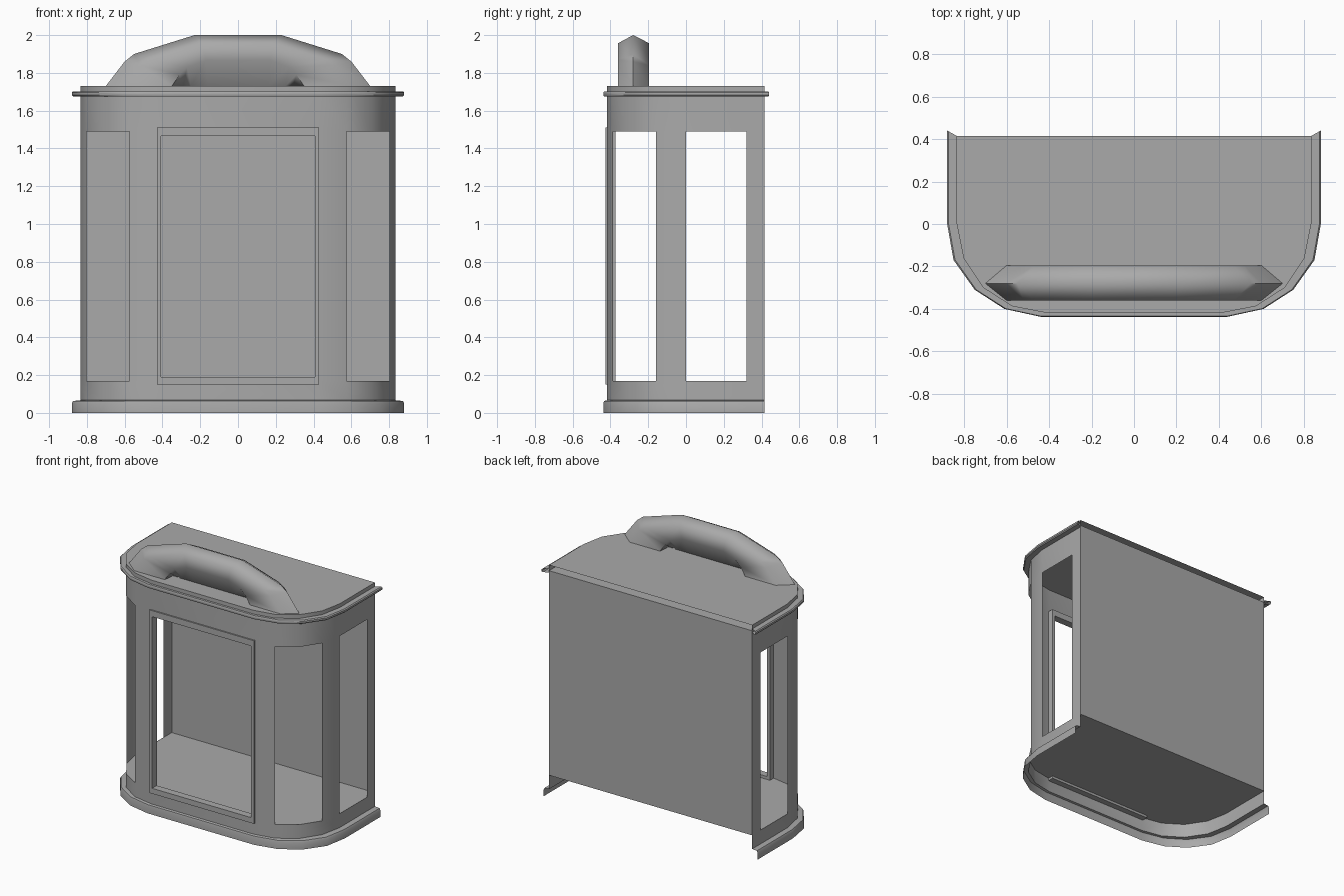
import bpy, bmesh, math

if "Cube" in bpy.data.objects:
    bpy.data.objects.remove(bpy.data.objects["Cube"])

grey = bpy.data.materials.new("plain grey")
grey.use_nodes = True
COLOUR = (0.4, 0.4, 0.4, 1)
grey.diffuse_color = COLOUR
grey.node_tree.nodes["Principled BSDF"].inputs["Base Color"].default_value = COLOUR

BACK, FLOOR, CEILING, ROOF = 0.415, 0.168, 1.688, 1.73

# Half plans of the bowed wall and of the mouldings around it, back to front
WALL = [(0.835, BACK), (0.835, 0.32), (0.835, 0), (0.803, -0.16),
        (0.71, -0.30), (0.575, -0.387), (0.42, -0.417)]
OUTER = [(0.88, 0.44), (0.88, 0.32), (0.88, 0), (0.85, -0.17),
         (0.75, -0.31), (0.61, -0.40), (0.44, -0.437)]


def full(half):
    """Mirror a half plan into the whole run from left to right."""
    return half + [(-x, y) for x, y in reversed(half)]


def make(name, bm, angle=30):
    """Turn a bmesh into a smooth-shaded grey object."""
    bmesh.ops.remove_doubles(bm, verts=bm.verts, dist=0.0001)
    bmesh.ops.recalc_face_normals(bm, faces=bm.faces)
    mesh = bpy.data.meshes.new(name)
    bm.to_mesh(mesh)
    bm.free()
    mesh.materials.append(grey)
    obj = bpy.data.objects.new(name, mesh)
    bpy.context.collection.objects.link(obj)
    bpy.ops.object.select_all(action='DESELECT')
    obj.select_set(True)
    bpy.context.view_layer.objects.active = obj
    bpy.ops.object.shade_smooth_by_angle(angle=math.radians(angle))


def loft(bm, rows, skip=lambda r, c: False):
    """Skin consecutive rows of points, leaving out skipped cells."""
    grid = [[bm.verts.new(p) for p in row] for row in rows]
    for r in range(len(grid) - 1):
        for c in range(len(grid[0]) - 1):
            if not skip(r, c):
                bm.faces.new((grid[r][c], grid[r][c + 1],
                              grid[r + 1][c + 1], grid[r + 1][c]))


def sheet(name, points):
    bm = bmesh.new()
    bm.faces.new([bm.verts.new(p) for p in points])
    make(name, bm)


# Thin bowed wall with side, corner and front window openings
bm = bmesh.new()
WINDOWS = {1, 3, 4, 6, 8, 9, 11}
plan = full(WALL)
loft(bm, [[(x, y, z) for x, y in plan] for z in (0.065, 0.17, 1.49, ROOF)],
     lambda r, c: r == 1 and c in WINDOWS)
make("bowed_wall", bm)

# Raised floor, ceiling, roof and back panel
for name, z in (("floor", FLOOR), ("ceiling", CEILING), ("roof", ROOF)):
    sheet(name, [(x, y, z) for x, y in plan])
sheet("back_panel", [(0.835, BACK, FLOOR), (0.835, BACK, CEILING),
                     (-0.835, BACK, CEILING), (-0.835, BACK, FLOOR)])


def moulding(name, profile, back_limit):
    """Sweep a profile (share of the overhang, height) around the wall."""
    bm = bmesh.new()
    rows = []
    for t, z in profile:
        half = [(a + (c - a) * t, min(b + (d - b) * t, back_limit))
                for (a, b), (c, d) in zip(WALL, OUTER)]
        rows.append([(x, y, z) for x, y in full(half)])
    loft(bm, rows)
    make(name, bm)


moulding("base_skirt", [(1, 0), (1, 0.05), (0.85, 0.063), (0, 0.067)], BACK)
moulding("top_rim", [(0, 1.675), (0.85, 1.675), (1, 1.682), (1, 1.695),
                     (0.85, 1.702), (0, 1.702)], 0.44)


# Deep frame around the front opening
def ring(w, low, high, y):
    corners = [(-w, low), (w, low), (w, high), (-w, high), (-w, low)]
    return [(x, y, z) for x, z in corners]


OUT, IN = (0.43, 0.15, 1.51), (0.407, 0.19, 1.465)
bm = bmesh.new()
loft(bm, [ring(*OUT, -0.372), ring(*OUT, -0.427), ring(*IN, -0.427),
          ring(*IN, -0.372), ring(*OUT, -0.372)])
make("front_frame", bm)


# Arched handle: ridge, shoulder and hollow underside on both faces
def arch(half, y):
    return [(-x, y, z) for x, z in half] + [(x, y, z) for x, z in reversed(half)]


ridge = [(0.70, ROOF), (0.60, 1.86), (0.55, 1.90), (0.23, 2.0)]
shoulder = [(0.60, ROOF), (0.52, 1.84), (0.47, 1.87), (0.19, 1.957)]
hollow = [(0.35, ROOF), (0.31, 1.79), (0.27, 1.83), (0.17, 1.867)]
keel = [(x, ROOF) for x in (0.34, 0.29, 0.25, 0.16)]
MID, FRONT, REAR = -0.28, -0.36, -0.195
bm = bmesh.new()
loft(bm, [arch(keel, MID), arch(hollow, FRONT), arch(shoulder, FRONT), arch(ridge, MID),
          arch(shoulder, REAR), arch(hollow, REAR), arch(keel, MID)])
make("handle", bm, 66)
